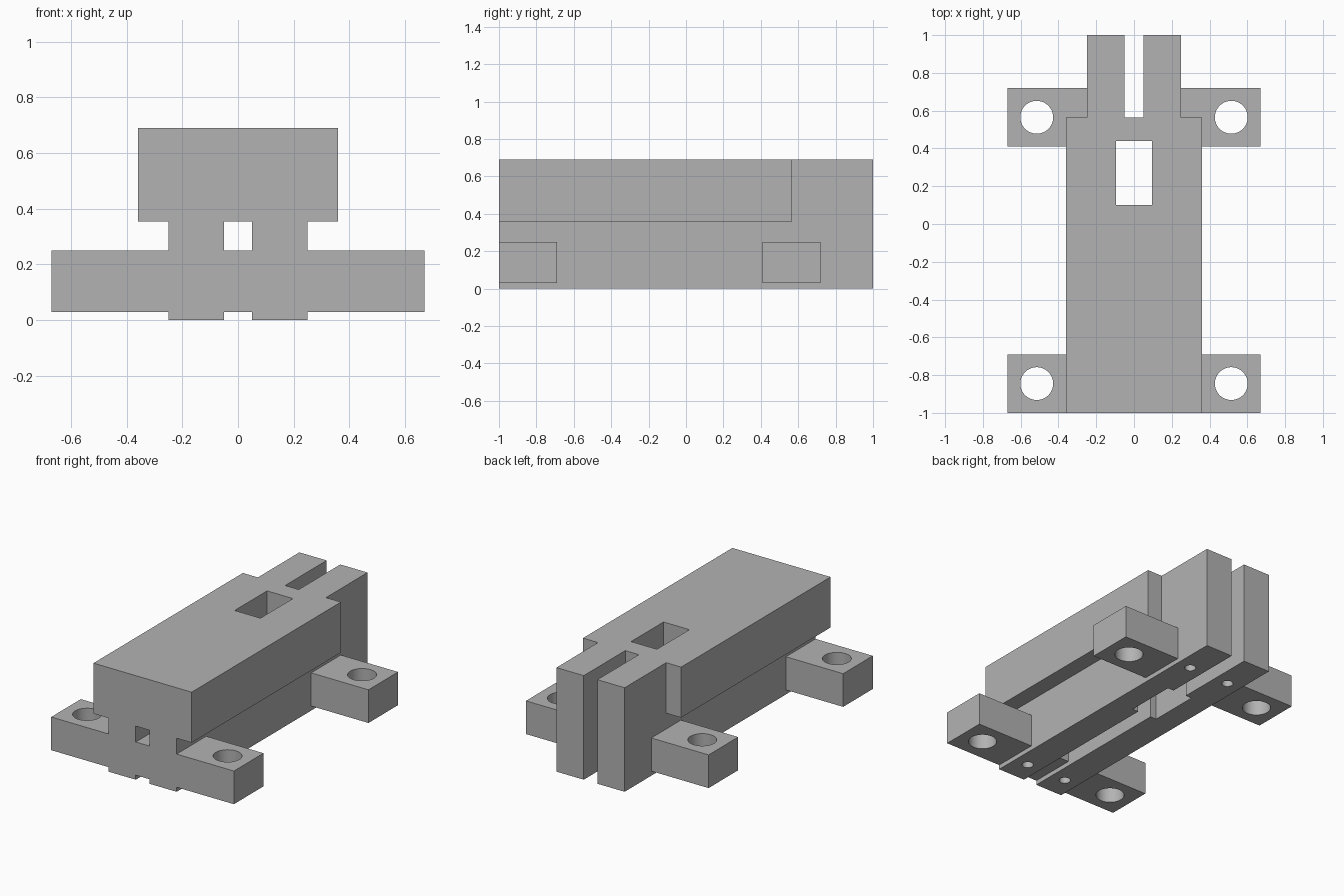
import bpy
from mathutils import Vector

cube = bpy.data.objects.get("Cube")
if cube:
    bpy.data.objects.remove(cube, do_unlink=True)

grey = bpy.data.materials.new("plain grey")
grey.use_nodes = True
GREY = (0.45, 0.45, 0.45, 1)
grey.diffuse_color = GREY
grey.node_tree.nodes["Principled BSDF"].inputs["Base Color"].default_value = GREY


def box(name, x, y, z):
    """Box spanning the given (low, high) ranges."""
    lo, hi = Vector((x[0], y[0], z[0])), Vector((x[1], y[1], z[1]))
    bpy.ops.mesh.primitive_cube_add(size=1)
    ob = bpy.context.object
    ob.name = name
    for v in ob.data.vertices:
        v.co = (lo + hi) / 2 + v.co * (hi - lo)
    ob.data.materials.append(grey)
    return ob


def drill(name, x, y, radius, z):
    """Vertical round cutter between two heights."""
    bpy.ops.mesh.primitive_cylinder_add(
        vertices=48, radius=radius, depth=z[1] - z[0], location=(x, y, sum(z) / 2))
    ob = bpy.context.object
    ob.name = name
    ob.data.materials.append(grey)
    return ob


def combine(target, other, operation):
    """Apply a boolean and discard the second solid."""
    mod = target.modifiers.new(other.name, "BOOLEAN")
    mod.operation = operation
    mod.solver = "EXACT"
    mod.object = other
    bpy.context.view_layer.objects.active = target
    bpy.ops.object.modifier_apply(modifier=mod.name)
    bpy.data.objects.remove(other, do_unlink=True)


TOP, CAP_BOTTOM, CAP_BACK = 0.69, 0.355, 0.565
FOOT_Z = (0.03, 0.25)
FRONT_FOOT, REAR_FOOT = (-1, -0.69), (0.41, 0.72)

# Central body, wide cap and rear mounting feet
body = box("slotted_mount_body", (-0.25, 0.25), (-1, 1), (0, TOP))
combine(body, box("cap", (-0.36, 0.36), (-1, CAP_BACK), (CAP_BOTTOM, TOP)), "UNION")
combine(body, box("rear_feet", (-0.67, 0.67), REAR_FOOT, FOOT_Z), "UNION")

# Channel under the cap, open slot at the back, and through window
combine(body, box("channel", (-0.05, 0.05), (-1.2, 1.2), (-0.2, CAP_BOTTOM)), "DIFFERENCE")
combine(body, box("back_slot", (-0.05, 0.05), (CAP_BACK, 1.2), (-0.2, 1)), "DIFFERENCE")
combine(body, box("window", (-0.095, 0.095), (0.1, 0.44), (-0.2, 1)), "DIFFERENCE")

# Front feet form a bar that bridges the channel
combine(body, box("front_feet", (-0.67, 0.67), FRONT_FOOT, FOOT_Z), "UNION")

# Bolt holes through the feet and small blind holes under the rails
for side in (-1, 1):
    for y in (-0.845, 0.565):
        combine(body, drill("bolt_hole", side * 0.515, y, 0.087, (-0.1, 0.3)), "DIFFERENCE")
    for y in (-0.845, 0.72):
        combine(body, drill("rail_hole", side * 0.15, y, 0.035, (-0.1, 0.2)), "DIFFERENCE")

# Smooth hole walls, crisp block edges
bpy.ops.object.select_all(action="DESELECT")
body.select_set(True)
bpy.context.view_layer.objects.active = body
bpy.ops.object.shade_smooth_by_angle()
